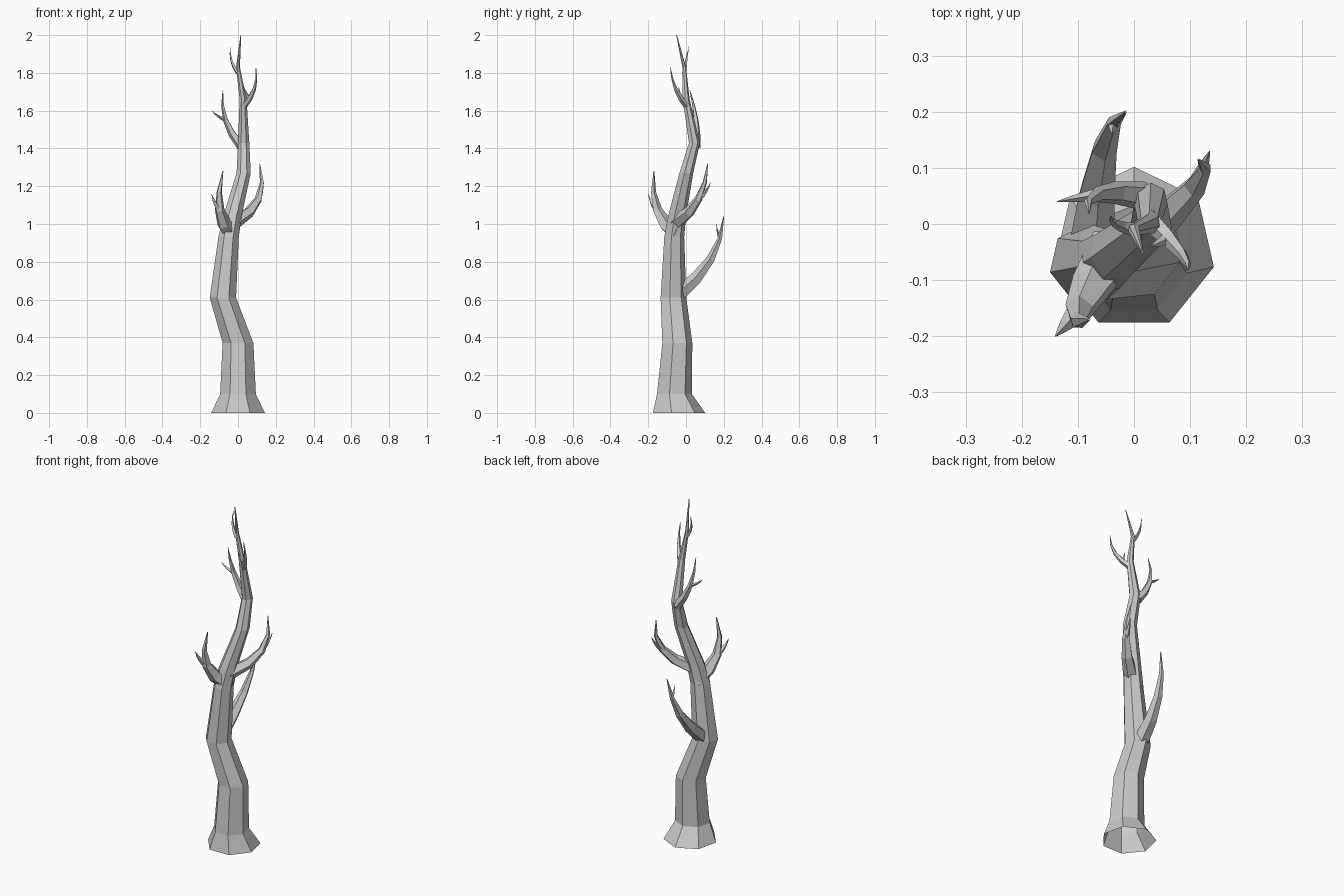
import bpy, bmesh
from math import sin, cos, tau
from mathutils import Vector

cube = bpy.data.objects.get("Cube")
if cube:
    bpy.data.objects.remove(cube)

bark = bpy.data.materials.new("grey_bark")
bark.use_nodes = True
bark.diffuse_color = (0.6, 0.6, 0.6, 1)
bark.node_tree.nodes["Principled BSDF"].inputs["Base Color"].default_value = bark.diffuse_color


def ring(bm, centre, radius, u, v, sides):
    """One polygonal cross-section in the plane spanned by u and v."""
    angles = [tau * k / sides for k in range(sides)]
    return [bm.verts.new(centre + radius * (u * cos(a) + v * sin(a))) for a in angles]


def skin(name, bm, rings):
    """Join consecutive rings with flat quads, close the tip and make the object."""
    for low, high in zip(rings, rings[1:]):
        for k in range(len(low)):
            bm.faces.new((low[k - 1], low[k], high[k], high[k - 1]))
    bm.faces.new(rings[-1])
    mesh = bpy.data.meshes.new(name)
    bm.to_mesh(mesh)
    bm.free()
    mesh.materials.append(bark)
    bpy.context.collection.objects.link(bpy.data.objects.new(name, mesh))


def limb(name, start, bend, tip, thickness, sides=5):
    """Tapering limb along a curve pulled towards bend; returns its stations."""
    start, bend, tip = Vector(start), Vector(bend), Vector(tip)
    heading = tip - start
    side = Vector((heading.y, -heading.x, 0))
    bm = bmesh.new()
    rings, stations = [], []
    for step in range(5):
        t = step / 4
        centre = start.lerp(bend, t).lerp(bend.lerp(tip, t), t)
        along = (bend - start).lerp(tip - bend, t).normalized()
        u = (side - along * side.dot(along)).normalized()
        radius = thickness * (1 - 0.95 * t)
        rings.append(ring(bm, centre, radius, u, along.cross(u), sides))
        stations.append((centre, radius))
    skin(name, bm, rings)
    return stations


def fork(name, station, tip):
    """Thinner twig that leaves a limb outwards and then turns up."""
    start, thickness = station
    tip = Vector(tip)
    bend = start.lerp(tip, 0.7)
    bend.z = start.lerp(tip, 0.4).z
    limb(name, start, bend, tip, thickness * 0.8, sides=4)


# Trunk: seven sides, open flared foot, even taper to the crown
trunk_line = [
    (0, -.044, 0), (0, -.066, .1), (0, -.05, .37), (-.08, -.07, .61),
    (-.05, -.065, .93), (-.03, -.05, 1.04), (.03, 0, 1.27), (.03, .043, 1.43),
    (.027, 0, 1.66), (0, -.01, 1.83), (.015, -.05, 2)]
bm = bmesh.new()
north, west = Vector((0, 1, 0)), Vector((-1, 0, 0))
rings = []
for point in trunk_line:
    centre = Vector(point)
    radius = 0.1 * (1 - centre.z / 2) + 0.002
    if centre.z == 0:
        radius += 0.044
    rings.append(ring(bm, centre, radius, north, west, 7))
skin("trunk", bm, rings)

# Large limbs, each with one fork
back = limb("back_limb", (-.08, -.05, .62), (-.06, .19, .8), (-.015, .2, 1.04), .045)
fork("back_limb_fork", back[3], (-.04, .16, 1))

front = limb("front_limb", (-.03, -.04, .94), (-.14, -.2, 1.04), (-.08, -.17, 1.28), .05)
fork("front_limb_fork", front[2], (-.14, -.2, 1.16))

left = limb("left_limb", (-.02, -.05, 1.01), (.17, .1, 1.1), (.115, .115, 1.32), .04)
fork("left_limb_fork", left[2], (.135, .13, 1.22))

# Small twigs near the crown
upper = limb("upper_twig", (.02, .05, 1.41), (-.1, .07, 1.54), (-.08, .02, 1.71), .027)
fork("upper_twig_fork", upper[2], (-.137, .04, 1.6))

high = limb("high_twig", (.025, .01, 1.62), (.11, -.07, 1.7), (.095, -.083, 1.83), .02)
fork("high_twig_spur", high[1], (.03, -.04, 1.73))

limb("crown_twig", (0, -.01, 1.8), (-.05, 0, 1.86), (-.04, .015, 1.94), .013, sides=4)
